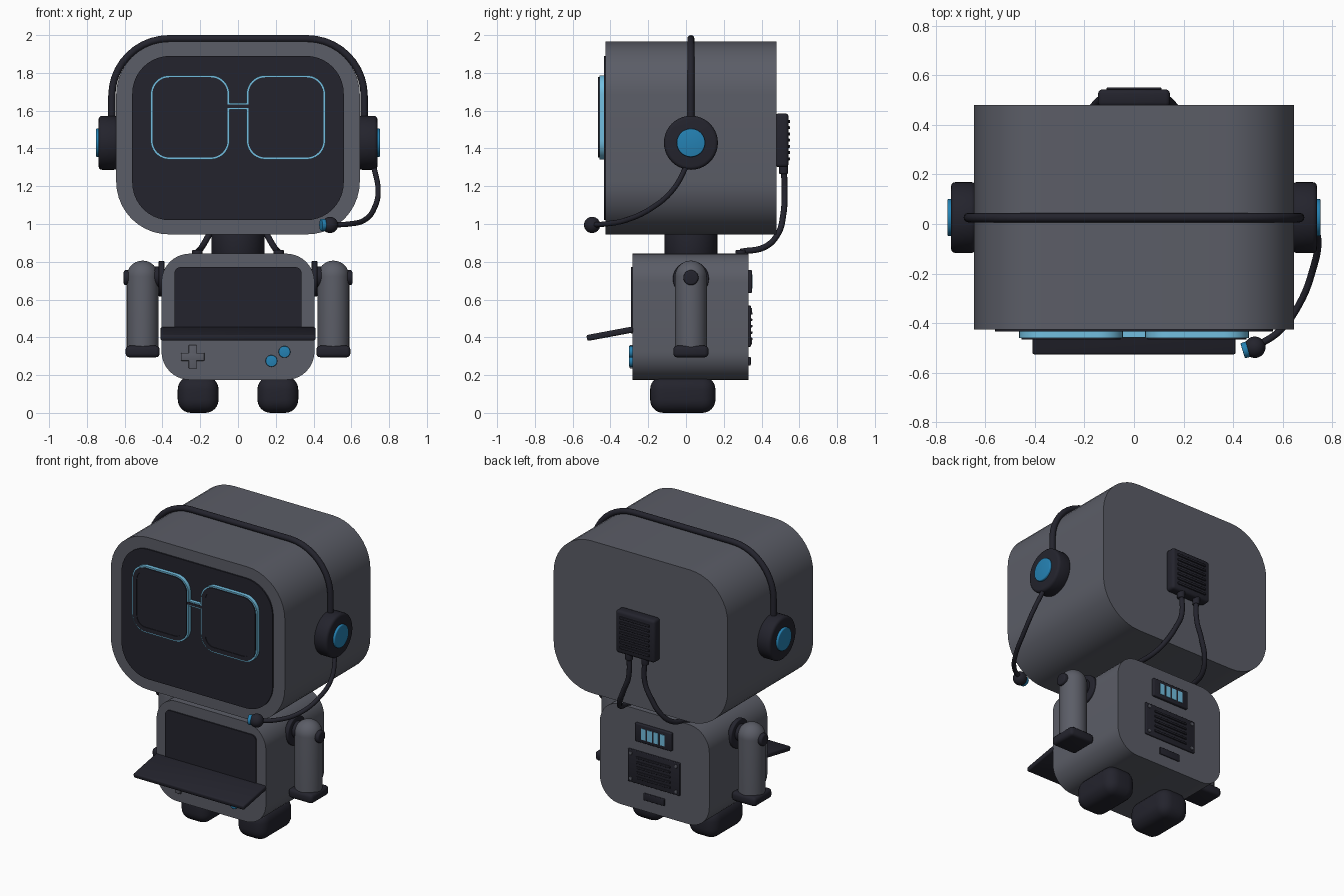
import bpy, bmesh, math
from mathutils import Vector

cube = bpy.data.objects.get("Cube")
if cube:
    bpy.data.objects.remove(cube, do_unlink=True)


def material(name, rgb):
    m = bpy.data.materials.new(name)
    m.use_nodes = True
    m.diffuse_color = (*rgb, 1)
    m.node_tree.nodes["Principled BSDF"].inputs["Base Color"].default_value = (*rgb, 1)
    return m


GREY = material("shell grey", (0.105, 0.11, 0.135))
DARK = material("charcoal", (0.017, 0.017, 0.026))
BLUE = material("accent blue", (0.018, 0.22, 0.45))
LIGHT = material("light blue", (0.17, 0.52, 0.75))


def smooth(ob):
    bpy.ops.object.select_all(action="DESELECT")
    ob.select_set(True)
    bpy.context.view_layer.objects.active = ob
    bpy.ops.object.shade_smooth_by_angle(angle=math.radians(35))


def finish(name, bm, mat):
    bmesh.ops.recalc_face_normals(bm, faces=bm.faces)
    me = bpy.data.meshes.new(name)
    bm.to_mesh(me)
    bm.free()
    me.materials.append(mat)
    ob = bpy.data.objects.new(name, me)
    bpy.context.collection.objects.link(ob)
    smooth(ob)
    return ob


def rounded(x0, x1, z0, z1, r, n=10):
    """Rounded rectangle outline, starting at its right side."""
    pts = []
    corners = ((x1 - r, z1 - r), (x0 + r, z1 - r), (x0 + r, z0 + r), (x1 - r, z0 + r))
    for k, (cx, cz) in enumerate(corners):
        for i in range(n + 1):
            a = (k + i / n) * math.pi / 2
            pts.append((cx + r * math.cos(a), cz + r * math.sin(a)))
    return pts


def slab(name, rect, y0, y1, r, mat, bevel=0, hole=0):
    """Rounded rectangle in xz, extruded from y0 to y1; hole is the rim width of a ring."""
    bm = bmesh.new()
    x0, x1, z0, z1 = rect

    def loop(y, d):
        pts = rounded(x0 + d, x1 - d, z0 + d, z1 - d, r - d)
        return [bm.verts.new((x, y, z)) for x, z in pts]

    def bridge(a, b):
        for i in range(len(a)):
            j = (i + 1) % len(a)
            bm.faces.new((a[i], a[j], b[j], b[i]))

    front, back = loop(y0, 0), loop(y1, 0)
    bridge(front, back)
    if hole:
        fi, bi = loop(y0, hole), loop(y1, hole)
        bridge(fi, bi)
        bridge(front, fi)
        bridge(back, bi)
    else:
        caps = [bm.faces.new(front), bm.faces.new(back)]
        if bevel:
            edges = [e for f in caps for e in f.edges]
            bmesh.ops.bevel(bm, geom=edges, offset=bevel, segments=4, profile=0.5, affect="EDGES")
    return finish(name, bm, mat)


def box(name, loc, size, mat, bevel=0, segments=3):
    bm = bmesh.new()
    bmesh.ops.create_cube(bm, size=1)
    bmesh.ops.scale(bm, vec=size, verts=bm.verts)
    if bevel:
        bmesh.ops.bevel(bm, geom=bm.edges[:], offset=bevel, segments=segments, profile=0.5, affect="EDGES")
    ob = finish(name, bm, mat)
    ob.location = loc
    return ob


def lathe(name, profile, loc, axis, mat):
    """Revolve (radius, height) points about an axis through loc."""
    bm = bmesh.new()
    vs = [bm.verts.new((r, 0, h)) for r, h in profile]
    es = [bm.edges.new(p) for p in zip(vs, vs[1:])]
    bmesh.ops.spin(bm, geom=vs + es, cent=(0, 0, 0), axis=(0, 0, 1), angle=math.tau, steps=40)
    bmesh.ops.remove_doubles(bm, verts=bm.verts, dist=0.0001)
    ob = finish(name, bm, mat)
    ob.location = loc
    ob.rotation_euler = Vector(axis).to_track_quat("Z", "Y").to_euler()
    return ob


def disc(name, r, length, loc, axis, mat, b=0.006):
    """Cylinder with rounded rims, starting at loc."""
    arc = [(math.sin(i * math.pi / 6), math.cos(i * math.pi / 6)) for i in range(4)]
    low = [(r - b + b * s, b - b * c) for s, c in arc]
    high = [(x, length - h) for x, h in reversed(low)]
    return lathe(name, [(0, 0)] + low + high + [(0, length)], loc, axis, mat)


def tube(name, pts, r, mat, kind="BEZIER"):
    cu = bpy.data.curves.new(name, "CURVE")
    cu.dimensions = "3D"
    cu.bevel_depth, cu.bevel_resolution, cu.use_fill_caps = r, 4, True
    sp = cu.splines.new(kind)
    if kind == "BEZIER":
        sp.bezier_points.add(len(pts) - 1)
        for p, co in zip(sp.bezier_points, pts):
            p.co = co
            p.handle_left_type = p.handle_right_type = "AUTO"
    else:
        sp.points.add(len(pts) - 1)
        for p, co in zip(sp.points, pts):
            p.co = (*co, 1)
    cu.materials.append(mat)
    ob = bpy.data.objects.new(name, cu)
    bpy.context.collection.objects.link(ob)
    bpy.ops.object.select_all(action="DESELECT")
    ob.select_set(True)
    bpy.context.view_layer.objects.active = ob
    bpy.ops.object.convert(target="MESH")
    smooth(bpy.context.view_layer.objects.active)


MID = 0.026  # depth of the headset, neck and arms

# Head and face
slab("head", (-0.645, 0.645, 0.945, 1.965), -0.425, 0.48, 0.28, GREY, bevel=0.03)
slab("face_screen", (-0.56, 0.56, 1.02, 1.89), -0.434, -0.40, 0.2, DARK, bevel=0.004)

# Glasses
for s, side in ((-1, "right"), (1, "left")):
    c, w = s * 0.254, 0.209
    slab(side + "_glasses_rim", (c - w, c + w, 1.342, 1.787), -0.459, -0.42, 0.1, LIGHT)
    w -= 0.01
    slab(side + "_glasses_frame", (c - w, c + w, 1.352, 1.777), -0.465, -0.44, 0.09, DARK, hole=0.028)
    w -= 0.02
    slab(side + "_lens", (c - w, c + w, 1.372, 1.757), -0.461, -0.44, 0.07, DARK)
box("glasses_bridge", (0, -0.44, 1.623), (0.11, 0.034, 0.034), LIGHT)
box("glasses_bridge_front", (0, -0.455, 1.623), (0.11, 0.01, 0.018), DARK)

# Headset
arch = [(x, MID, z) for x, z in rounded(-0.668, 0.668, 0.9, 1.981, 0.303)[:22]]
tube("headband", [(0.668, MID, 1.45)] + arch + [(-0.668, MID, 1.45)], 0.019, DARK, "POLY")
for s, side in ((-1, "right"), (1, "left")):
    disc(side + "_ear_cup", 0.143, 0.1, (s * 0.638, MID, 1.43), (s, 0, 0), DARK, 0.018)
    disc(side + "_ear_button", 0.075, 0.05, (s * 0.702, MID, 1.43), (s, 0, 0), BLUE)
boom = [(0.715, 0.01, 1.32), (0.742, -0.07, 1.18), (0.722, -0.18, 1.085),
        (0.668, -0.32, 1.02), (0.588, -0.43, 1.0), (0.487, -0.497, 0.995)]
tube("microphone_boom", boom, 0.014, DARK)
ball = [(0.043 * math.sin(i * math.pi / 16), -0.043 * math.cos(i * math.pi / 16)) for i in range(17)]
lathe("microphone", ball, (0.487, -0.497, 0.995), (0, 0, 1), DARK)
disc("microphone_tip", 0.032, 0.025, (0.462, -0.504, 0.995), (-1, -0.3, 0), BLUE, 0.004)

# Neck and body
disc("neck", 0.14, 0.14, (0, MID, 0.83), (0, 0, 1), DARK, 0.015)
slab("body", (-0.405, 0.405, 0.175, 0.843), -0.283, 0.332, 0.15, GREY, bevel=0.03)
slab("body_screen", (-0.337, 0.337, 0.42, 0.772), -0.291, -0.26, 0.035, DARK, bevel=0.003)
tray = box("fold_out_tray", (0, -0.402, 0.419), (0.82, 0.25, 0.032), DARK, 0.01)
tray.rotation_euler.x = 0.185

# Controls
for name, w, h in (("pad_horizontal", 0.125, 0.042), ("pad_vertical", 0.042, 0.125)):
    box(name, (-0.24, -0.285, 0.297), (w, 0.026, h), GREY, 0.004)
for name, x, z in (("upper_button", 0.246, 0.323), ("lower_button", 0.177, 0.275)):
    disc(name, 0.031, 0.03, (x, -0.272, z), (0, -1, 0), BLUE, 0.004)

# Arms and legs
dome = [(0.084 * math.cos(i * math.pi / 20), 0.722 + 0.084 * math.sin(i * math.pi / 20)) for i in range(10)]
for s, side in ((-1, "right"), (1, "left")):
    lathe(side + "_arm", [(0, 0.34), (0.084, 0.34)] + dome + [(0, 0.806)], (s * 0.505, MID, 0), (0, 0, 1), GREY)
    box(side + "_hand", (s * 0.505, MID, 0.325), (0.18, 0.186, 0.062), DARK, 0.02)
    disc(side + "_shoulder_plate", 0.095, 0.03, (s * 0.39, MID, 0.71), (s, 0, 0), DARK)
    disc(side + "_shoulder_joint", 0.055, 0.05, (s * 0.4, MID, 0.72), (s, 0, 0), DARK)
    disc(side + "_shoulder_bolt", 0.04, 0.1, (s * 0.505, MID, 0.716), (s, 0, 0), DARK, 0.01)
    box(side + "_leg", (s * 0.211, -0.017, 0.097), (0.216, 0.346, 0.194), DARK, 0.07, 6)

# Rear power pack and cables
box("power_pack", (0, 0.508, 1.443), (0.29, 0.07, 0.285), DARK, 0.018)
for i in range(7):
    box("power_pack_slat", (0, 0.543, 1.345 + i * 0.033), (0.22, 0.016, 0.016), DARK, 0.004)
for s, side in ((-1, "right"), (1, "left")):
    path = [(0.06, 0.517, 1.32), (0.06, 0.522, 1.15), (0.1, 0.515, 1.05),
            (0.15, 0.488, 0.95), (0.19, 0.42, 0.88), (0.215, 0.29, 0.853)]
    tube(side + "_cable", [(s * x, y, z) for x, y, z in path], 0.016, DARK)
    disc(side + "_cable_plug", 0.024, 0.05, (s * 0.06, 0.517, 1.265), (0, 0, 1), DARK)
    disc(side + "_cable_socket", 0.028, 0.03, (s * 0.215, 0.29, 0.832), (0, 0, 1), DARK)

# Rear battery display, vent and slot
box("battery_display", (0, 0.335, 0.696), (0.27, 0.03, 0.122), DARK, 0.006)
for i in range(4):
    box("battery_bar", ((i - 1.5) * 0.047, 0.349, 0.696), (0.034, 0.008, 0.074), LIGHT)
box("vent", (0, 0.332, 0.459), (0.385, 0.024, 0.218), DARK, 0.005)
for i in range(5):
    box("vent_slat", (0, 0.343, 0.391 + i * 0.034), (0.25, 0.016, 0.014), DARK, 0.003)
for sx in (-1, 1):
    for sz in (-1, 1):
        disc("vent_screw", 0.011, 0.012, (sx * 0.168, 0.338, 0.459 + sz * 0.085), (0, 1, 0), GREY, 0.003)
box("rear_slot", (0, 0.332, 0.274), (0.155, 0.022, 0.046), DARK, 0.005)
